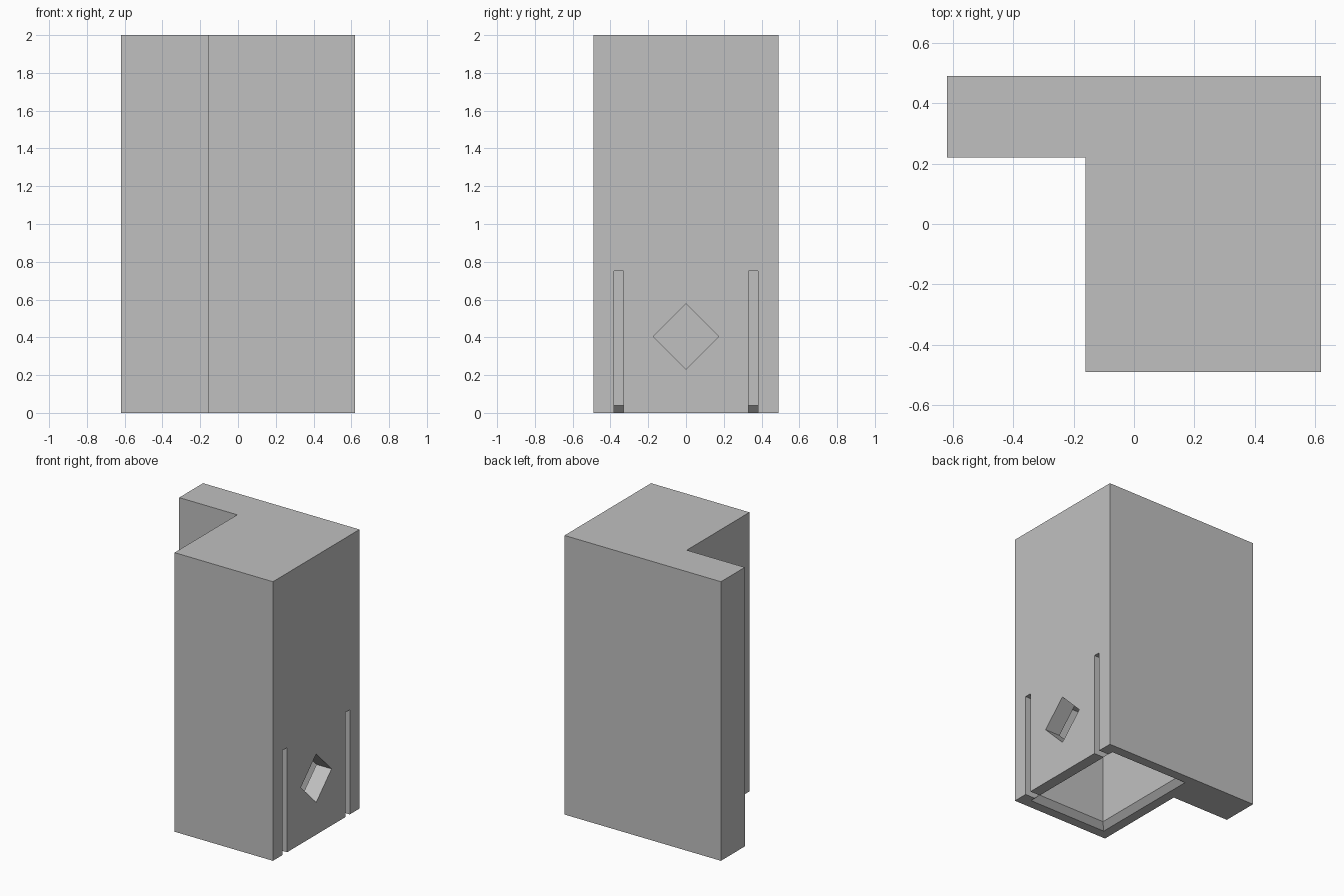
import bpy
import bmesh
from math import radians
from mathutils import Matrix

if "Cube" in bpy.data.objects:
    bpy.data.objects.remove(bpy.data.objects["Cube"], do_unlink=True)

HEIGHT = 2.0
CAVITY_TOP = 0.8
CHAMFER = 0.04

grey = bpy.data.materials.new("plain_grey")
grey.use_nodes = True
colour = (0.53, 0.53, 0.53, 1)
grey.diffuse_color = colour
grey.node_tree.nodes["Principled BSDF"].inputs["Base Color"].default_value = colour


def loft(name, rings):
    """Solid through a stack of matching rings of points."""
    bm = bmesh.new()
    loops = [[bm.verts.new(p) for p in ring] for ring in rings]
    bm.faces.new(loops[0])
    bm.faces.new(loops[-1])
    n = len(loops[0])
    for a, b in zip(loops, loops[1:]):
        for i in range(n):
            j = (i + 1) % n
            bm.faces.new((a[i], a[j], b[j], b[i]))
    bmesh.ops.recalc_face_normals(bm, faces=bm.faces)
    mesh = bpy.data.meshes.new(name)
    bm.to_mesh(mesh)
    bm.free()
    mesh.materials.append(grey)
    obj = bpy.data.objects.new(name, mesh)
    bpy.context.collection.objects.link(obj)
    return obj


def rectangle(x0, x1, y0, y1, z, grow=0):
    x0, x1, y0, y1 = x0 - grow, x1 + grow, y0 - grow, y1 + grow
    return [(x0, y0, z), (x1, y0, z), (x1, y1, z), (x0, y1, z)]


def cut(target, cutter):
    """Subtract the cutter and discard it."""
    cutter.hide_render = True
    mod = target.modifiers.new("cut", "BOOLEAN")
    mod.operation = "DIFFERENCE"
    mod.solver = "EXACT"
    mod.object = cutter
    bpy.context.view_layer.objects.active = target
    bpy.ops.object.modifier_apply(modifier=mod.name)
    bpy.data.objects.remove(cutter, do_unlink=True)


# Block with a side flange along the back
outline = [(-0.62, 0.22), (-0.16, 0.22), (-0.16, -0.49),
           (0.62, -0.49), (0.62, 0.49), (-0.62, 0.49)]
body = loft("flanged_block", [[(x, y, z) for x, y in outline] for z in (0, HEIGHT)])

# Socket in the underside with a chamfered mouth
socket = (-0.05, 0.5, -0.38, 0.38)
cut(body, loft("socket_cutter", [
    rectangle(*socket, -CHAMFER, 2 * CHAMFER),
    rectangle(*socket, CHAMFER),
    rectangle(*socket, CAVITY_TOP)]))

# Two slots through the side wall that free a spring tab
for y0, y1 in ((-0.38, -0.33), (0.33, 0.38)):
    cut(body, loft("slot_cutter", [
        rectangle(0.45, 0.7, y0, y1, z) for z in (-0.1, 0.75)]))

# Diamond catch hole in the spring tab
side = 0.123
diamond = loft("diamond_cutter", [
    rectangle(0.45, 0.7, -side, side, z) for z in (-side, side)])
diamond.data.transform(Matrix.Translation((0, 0, 0.405)) @ Matrix.Rotation(radians(45), 4, "X"))
cut(body, diamond)
